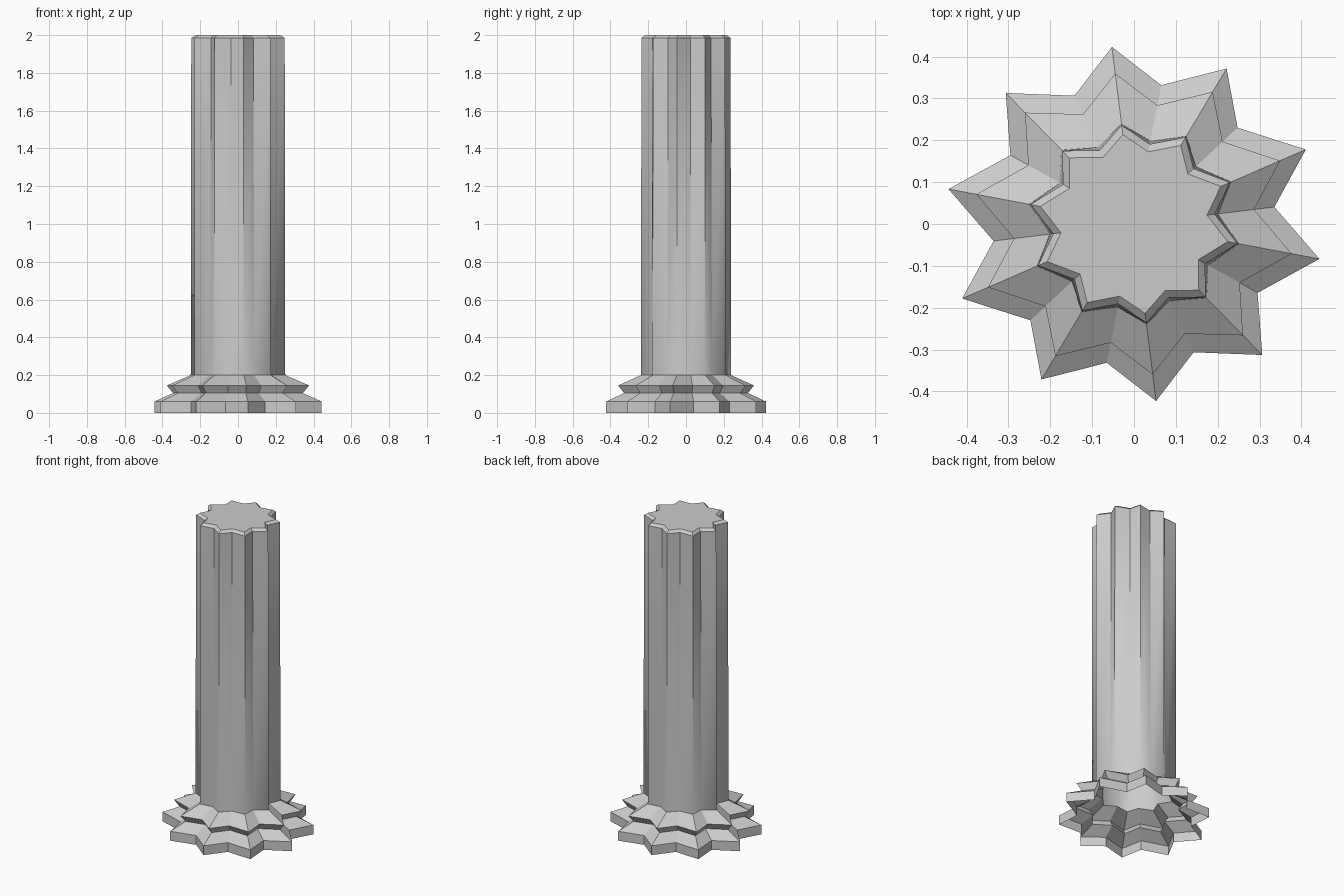
import bpy, bmesh, math

if "Cube" in bpy.data.objects:
    bpy.data.objects.remove(bpy.data.objects["Cube"])

POINTS = 10
TIP_X, TIP_Y, NOTCH = 0.452, 0.426, 0.338   # base star radii
TIP_ANGLE = math.radians(-11.3)
NOTCH_ANGLE = math.radians(6.9)

# profile: height, tip scale, notch scale
PROFILE = [
    (0.0, 1.0, 1.0), (0.06, 1.0, 1.0),          # foot slab
    (0.105, 0.775, 0.775), (0.145, 0.85, 0.855),  # waist and collar
    (0.20, 0.565, 0.60), (0.22, 0.563, 0.60),   # shaft root
    (1.985, 0.558, 0.575), (2.0, 0.505, 0.52),  # shaft top and bevel
]
SOFT_RING = 5


def star_ring(bm, z, tip, notch):
    ring = []
    for i in range(POINTS):
        a = TIP_ANGLE + i * math.tau / POINTS
        b = NOTCH_ANGLE + i * math.tau / POINTS
        ring.append(bm.verts.new((TIP_X * tip * math.cos(a), TIP_Y * tip * math.sin(a), z)))
        ring.append(bm.verts.new((NOTCH * notch * math.cos(b), NOTCH * notch * math.sin(b), z)))
    return ring


# star-shaped column: open underneath, capped on top
bm = bmesh.new()
rings = [star_ring(bm, *p) for p in PROFILE]
n = 2 * POINTS
for lower, upper in zip(rings, rings[1:]):
    for i in range(n):
        j = (i + 1) % n
        bm.faces.new((lower[i], lower[j], upper[j], upper[i]))
bm.faces.new(rings[-1])

# crisp edges everywhere except where the flutes blend out at the shaft root
for f in bm.faces:
    f.smooth = True
for e in bm.edges:
    e.smooth = False
for i in range(n):
    v = rings[SOFT_RING][i]
    for e in v.link_edges:
        if e.other_vert(v) not in rings[SOFT_RING + 1]:
            e.smooth = True

mesh = bpy.data.meshes.new("star_column")
bm.to_mesh(mesh)
bm.free()
column = bpy.data.objects.new("star_column", mesh)
bpy.context.collection.objects.link(column)
